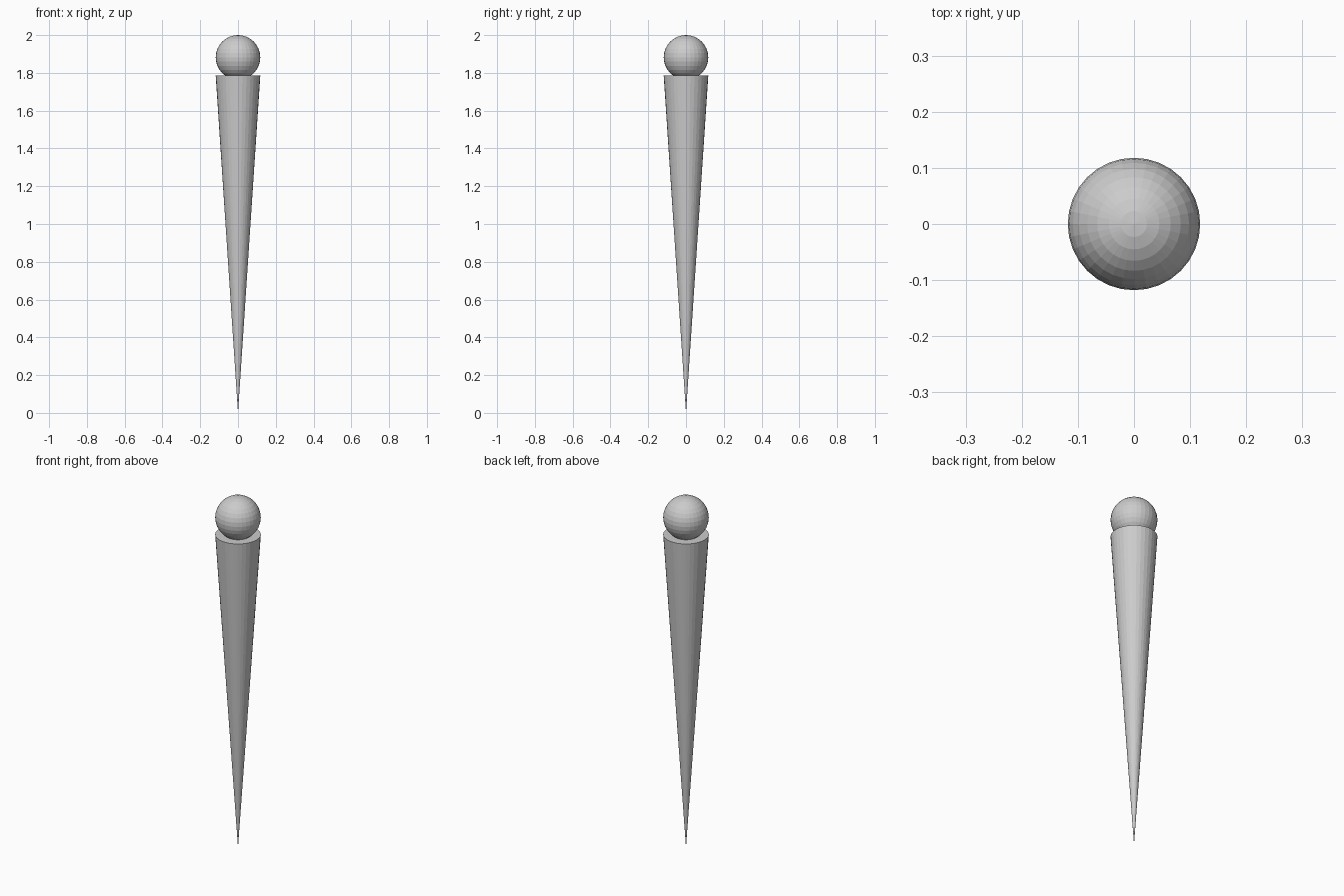
import bpy

if "Cube" in bpy.data.objects:
    bpy.data.objects.remove(bpy.data.objects["Cube"])

RADIUS = 0.118
CONE_TOP = 1.785

# Tapered body, point down, with a flat closed top
bpy.ops.mesh.primitive_cone_add(vertices=32, radius1=0.0, radius2=RADIUS,
                                depth=CONE_TOP, location=(0, 0, CONE_TOP / 2))
bpy.context.object.name = "tapered_body"

# Ball slightly sunk into the top of the body
bpy.ops.mesh.primitive_uv_sphere_add(segments=32, ring_count=16, radius=RADIUS,
                                     location=(0, 0, 2.0 - RADIUS))
bpy.context.object.name = "top_ball"
